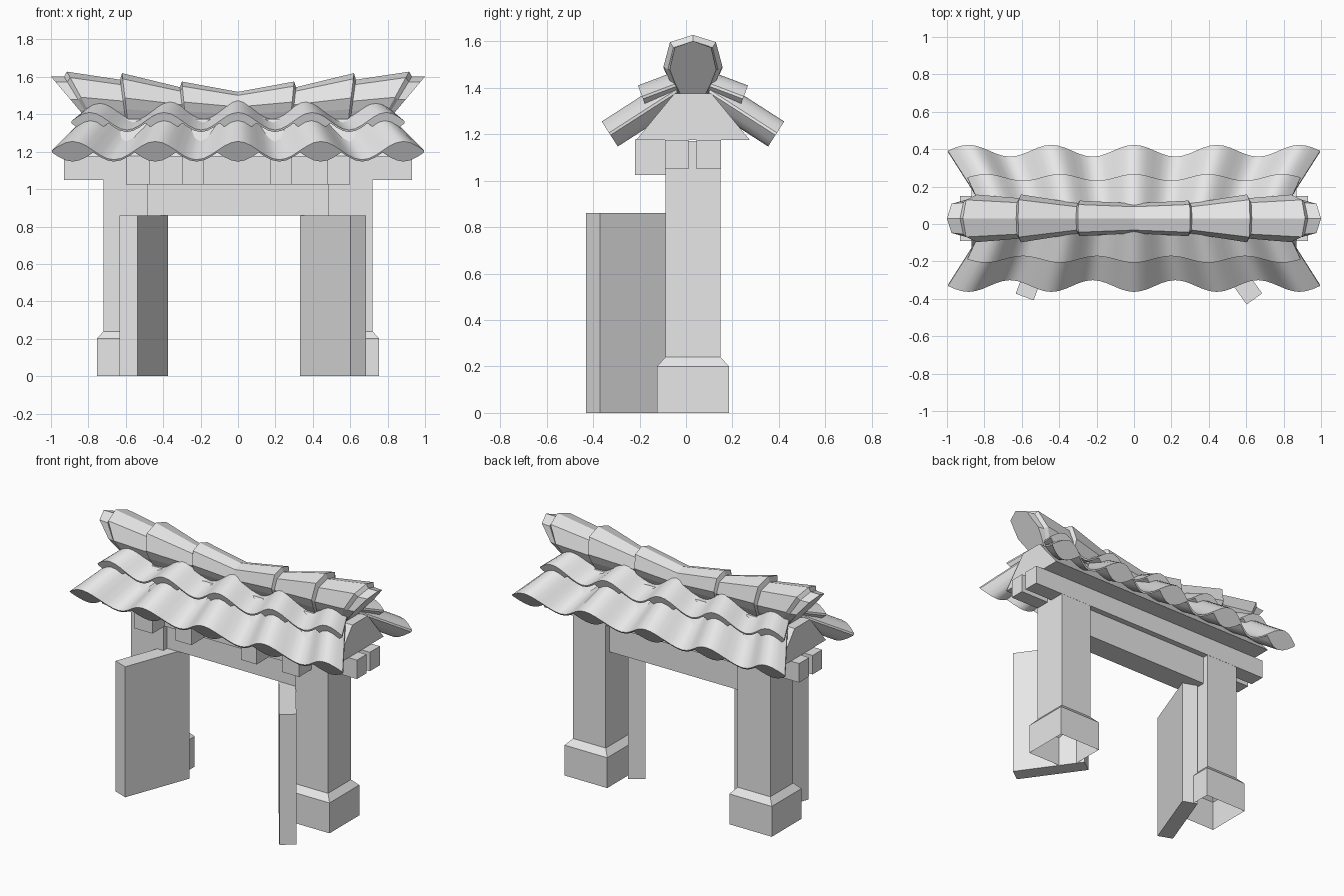
import bpy, bmesh, math
from mathutils import Vector

cube = bpy.data.objects.get("Cube")
if cube:
    bpy.data.objects.remove(cube, do_unlink=True)

YC = 0.03  # centre line of posts and roof

grey = bpy.data.materials.new("plain_grey")
grey.use_nodes = True
grey.diffuse_color = (0.8, 0.8, 0.8, 1)
grey.node_tree.nodes["Principled BSDF"].inputs["Base Color"].default_value = (0.8, 0.8, 0.8, 1)


def loft(name, rings, smooth=None, cap_start=True):
    """Skin a list of closed rings into one solid."""
    bm = bmesh.new()
    loops = [[bm.verts.new(p) for p in ring] for ring in rings]
    n = len(loops[0])
    for a, b in zip(loops, loops[1:]):
        for i in range(n):
            j = (i + 1) % n
            bm.faces.new((a[i], a[j], b[j], b[i]))
    bm.faces.new(loops[-1])
    start = bm.faces.new(loops[0])
    bmesh.ops.recalc_face_normals(bm, faces=bm.faces)
    if not cap_start:
        bm.faces.remove(start)
    mesh = bpy.data.meshes.new(name)
    bm.to_mesh(mesh)
    bm.free()
    mesh.materials.append(grey)
    obj = bpy.data.objects.new(name, mesh)
    bpy.context.collection.objects.link(obj)
    if smooth:
        bpy.ops.object.select_all(action='DESELECT')
        obj.select_set(True)
        bpy.context.view_layer.objects.active = obj
        bpy.ops.object.shade_smooth_by_angle(angle=math.radians(smooth))
    return obj


def rect(x0, x1, y0, y1, z):
    return [(x0, y0, z), (x1, y0, z), (x1, y1, z), (x0, y1, z)]


def box(name, x, y, z):
    return loft(name, [rect(*x, *y, z[0]), rect(*x, *y, z[1])])


# Posts with flared plinths, open underneath
for side, s in (("left", 1), ("right", -1)):
    rings = []
    for half, z in ((0.155, 0), (0.155, 0.2), (0.119, 0.24), (0.119, 1.17)):
        cx = s * 0.6
        rings.append(rect(cx - half, cx + half, YC - half, YC + half, z))
    loft(side + "_post", rings, cap_start=False)

# Lintel, header board and the twin long beams
box("lintel", (-0.5, 0.5), (-0.05, 0.11), (0.86, 1.05))
box("header_board", (-0.6, 0.6), (-0.092, 0.1), (1.025, 1.17))
box("front_beam", (-0.93, 0.93), (-0.09, 0.01), (1.05, 1.175))
box("back_beam", (-0.93, 0.93), (0.045, 0.15), (1.05, 1.175))

# Brackets under the front eave
for i, (a, b) in enumerate(((-0.6, -0.47), (-0.3, -0.185), (0.175, 0.29), (0.475, 0.6))):
    box(f"bracket_{i + 1}", (a, b), (-0.22, -0.085), (1.025, 1.178))


# Door leaves standing ajar: free corner, swing, thickness direction
def door(name, corner, angle, s):
    along = Vector((-s * math.sin(angle), math.cos(angle), 0)) * 0.466
    across = Vector((s * math.cos(angle), math.sin(angle), 0)) * 0.102
    c = Vector((*corner, 0))
    base = [c, c + across, c + across + along, c + along]
    loft(name, [base, [p + Vector((0, 0, 0.86)) for p in base]])


door("left_door", (0.602, -0.43), math.radians(35.4), 1)
door("right_door", (-0.537, -0.408), math.radians(20.5), -1)

# Roof core with gable ends
core = [(-0.245, 1.175), (0.245, 1.175), (0.08, 1.375), (-0.08, 1.375)]
loft("roof_core", [[(x, YC + y, z) for y, z in core] for x in (-0.87, 0.87)])


# Wavy tile rows: barrels every 0.44, each row runs from eave to ridge
def tile_row(name, s, start, end, amp):
    d = Vector((end[0] - start[0], end[1] - start[1])).normalized()
    normal = Vector((d.y, -d.x))
    steps = 54
    xs = [-0.99 + 1.98 * i / steps for i in range(steps + 1)]
    rings = []
    for dist, z, scale in (start, end):
        top, bottom = [], []
        for x in xs:
            wave = math.cos(2 * math.pi * x / 0.44)
            for line, off in ((top, -amp + amp * wave),
                              (bottom, -amp - amp * abs(wave) - 0.012)):
                line.append((x * scale, YC + s * (dist + normal.x * off + 0.005),
                             z + normal.y * off))
        rings.append(top + bottom[::-1])
    loft(name, rings, smooth=35)


for side, s in (("front", -1), ("back", 1)):
    tile_row(side + "_lower_tiles", s, (0.388, 1.255, 1.005), (0.10, 1.44, 0.82), 0.058)
    tile_row(side + "_upper_tiles", s, (0.232, 1.41, 0.9), (0.06, 1.475, 0.82), 0.05)

# Ridge of overlapping flared caps: top x, foot x, top z, half width
profile = [(0, 1), (0.78, 0.88), (1, 0.48), (0.78, 0.24), (0.5, 0)]
profile += [(-w, h) for w, h in profile[:0:-1]]
FOOT = 1.365
half_ridge = [
    (0.30, 0.28, 1.575, 0.095), (0.31, 0.29, 1.545, 0.08),
    (0.62, 0.59, 1.62, 0.128), (0.63, 0.60, 1.585, 0.108),
    (0.915, 0.77, 1.628, 0.127), (0.93, 0.785, 1.602, 0.108),
    (1.0, 0.80, 1.602, 0.1),
]
stations = [(-a, -b, z, w) for a, b, z, w in reversed(half_ridge)]
stations += [(0, 0, 1.52, 0.08)] + half_ridge
loft("ridge", [[(b + (a - b) * h, YC + w * u, FOOT + (z - FOOT) * h) for u, h in profile]
               for a, b, z, w in stations])
